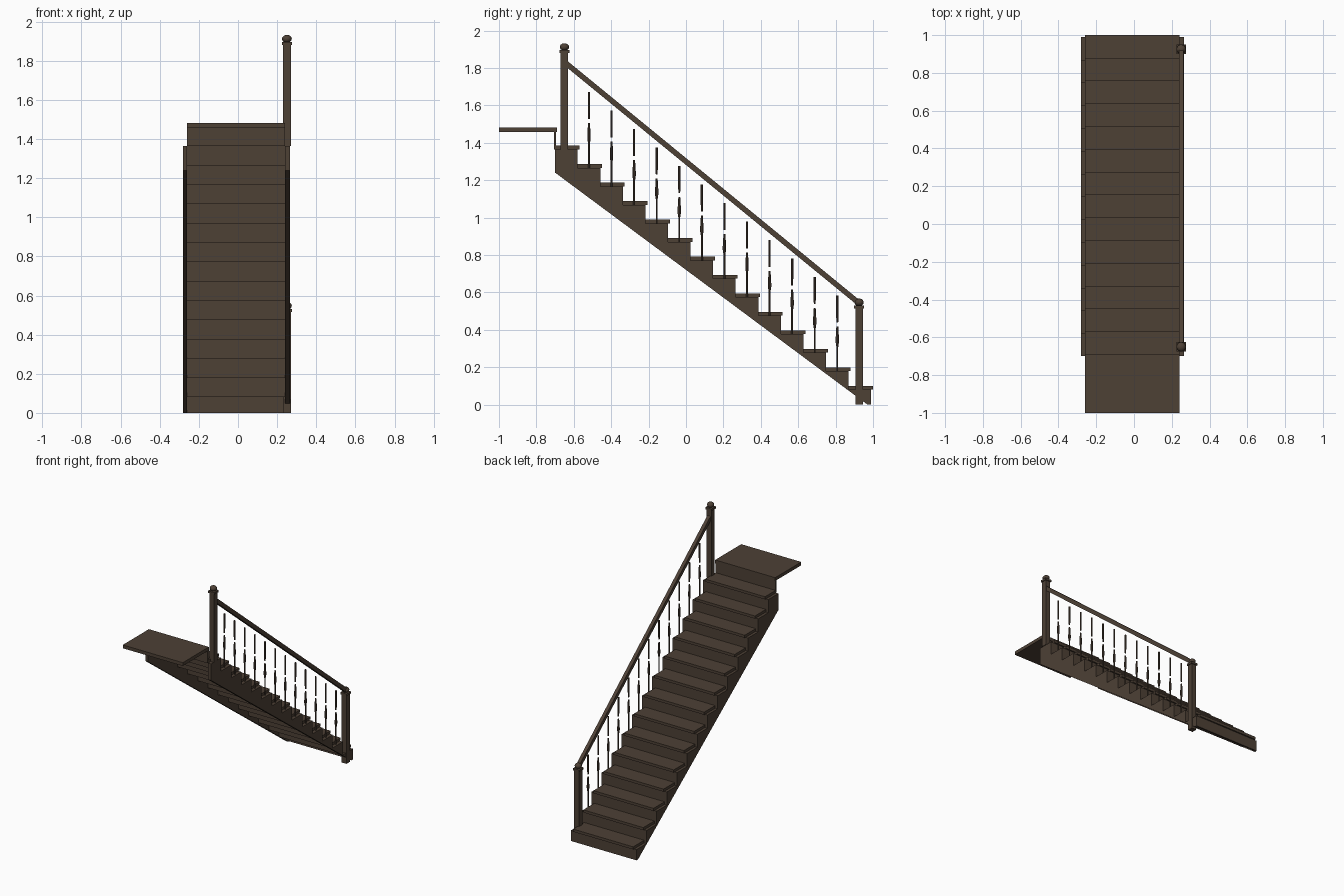
import bpy, bmesh, math
from mathutils import Vector

if "Cube" in bpy.data.objects:
    bpy.data.objects.remove(bpy.data.objects["Cube"], do_unlink=True)

wood = bpy.data.materials.new("dark_brown_wood")
wood.use_nodes = True
COLOUR = (0.075, 0.052, 0.036, 1)
wood.diffuse_color = COLOUR
shader = wood.node_tree.nodes["Principled BSDF"]
shader.inputs["Base Color"].default_value = COLOUR
shader.inputs["Roughness"].default_value = 0.7

STEPS = 14
RUN, RISE = 0.1207, 0.0988
FIRST_Y, FIRST_Z = 0.99, 0.1
THICK = 0.02
LEFT_X, RIGHT_X = -0.26, 0.24
RAIL_X = 0.25


def front(k):
    return FIRST_Y - RUN * k


def top(k):
    return FIRST_Z + RISE * k


def finish(name, bm, smooth=False):
    bmesh.ops.recalc_face_normals(bm, faces=bm.faces)
    mesh = bpy.data.meshes.new(name)
    bm.to_mesh(mesh)
    bm.free()
    mesh.materials.append(wood)
    obj = bpy.data.objects.new(name, mesh)
    bpy.context.collection.objects.link(obj)
    if smooth:
        bpy.ops.object.select_all(action="DESELECT")
        obj.select_set(True)
        bpy.context.view_layer.objects.active = obj
        bpy.ops.object.shade_smooth_by_angle(angle=math.radians(40))
    return obj


def extrude_profile(name, points, x0, x1):
    """Extrude a (y, z) outline along x."""
    bm = bmesh.new()
    face = bm.faces.new([bm.verts.new((x0, y, z)) for y, z in points])
    new = bmesh.ops.extrude_face_region(bm, geom=[face])["geom"]
    verts = [v for v in new if isinstance(v, bmesh.types.BMVert)]
    bmesh.ops.translate(bm, verts=verts, vec=(x1 - x0, 0, 0))
    return finish(name, bm)


def box(name, x0, x1, y0, y1, z0, z1):
    return extrude_profile(name, [(y0, z0), (y1, z0), (y1, z1), (y0, z1)], x0, x1)


def lathe(name, profiles, place, sides):
    """Spin (radius, height) profiles around a vertical axis."""
    bm = bmesh.new()
    for profile in profiles:
        verts = [bm.verts.new((r, 0, h)) for r, h in profile]
        edges = [bm.edges.new(pair) for pair in zip(verts, verts[1:])]
        bmesh.ops.spin(bm, geom=verts + edges, cent=(0, 0, 0), axis=(0, 0, 1),
                       angle=math.tau, steps=sides)
    bmesh.ops.remove_doubles(bm, verts=bm.verts, dist=0.0002)
    bmesh.ops.translate(bm, verts=bm.verts, vec=Vector(place))
    return finish(name, bm, smooth=True)


# Treads with a small nosing, and the risers below them
for k in range(STEPS):
    box(f"tread_{k + 1}", LEFT_X, RIGHT_X, front(k + 1) - 0.005, front(k) + 0.01,
        top(k) - THICK, top(k))
    box(f"riser_{k + 1}", LEFT_X, RIGHT_X, front(k) - 0.01, front(k),
        max(0, top(k - 1) - THICK), top(k) - THICK)

# Landing and its riser
box("landing", LEFT_X, RIGHT_X, -1, front(STEPS) + 0.01, 1.457, 1.482)
box("landing_riser", LEFT_X, RIGHT_X, front(STEPS) - 0.005, front(STEPS) + 0.005,
    top(STEPS - 1) - THICK, 1.457)

# Saw-toothed side boards
outline = [(0.97, 0), (FIRST_Y, 0)]
for k in range(STEPS):
    outline += [(front(k), top(k) - THICK), (front(k + 1), top(k) - THICK)]
outline.append((front(STEPS), 1.24))
extrude_profile("right_side_board", outline, LEFT_X - 0.02, LEFT_X)
extrude_profile("left_side_board", outline, RIGHT_X, RIGHT_X + 0.025)

# Newel posts with a collar and a rounded knob
for name, y, z in (("lower", 0.925, 0), ("upper", -0.65, 1.365)):
    def block(part, half, low, high):
        return box(f"{name}_newel_{part}", RAIL_X - half, RAIL_X + half,
                   y - half, y + half, z + low, z + high)
    block("post", 0.02, 0, 0.52)
    block("collar", 0.026, 0.515, 0.53)
    arc = [math.pi * i / 10 - math.pi / 2 for i in range(11)]
    knob = [(0.025 * math.cos(a), 0.547 + 0.02 * math.sin(a)) for a in arc]
    lathe(f"{name}_newel_knob", [knob], (RAIL_X, y, z), 16)

# Sloping handrail
extrude_profile("handrail", [(-0.64, 1.805), (-0.64, 1.842), (0.92, 0.565), (0.92, 0.528)],
                RAIL_X - 0.013, RAIL_X + 0.013)

# Turned balusters: a lower vase and a separate upper rod
vase = [(0, 0), (0.005, 0), (0.005, 0.13), (0.009, 0.155), (0.009, 0.175),
        (0.005, 0.24), (0, 0.24)]
rod = [(0, 0.26), (0.005, 0.26), (0.006, 0.30), (0.006, 0.405), (0, 0.405)]
for k in range(1, STEPS - 1):
    y = (front(k) + front(k + 1)) / 2
    lathe(f"baluster_{k}", [vase, rod], (RAIL_X, y, top(k) - THICK), 8)
